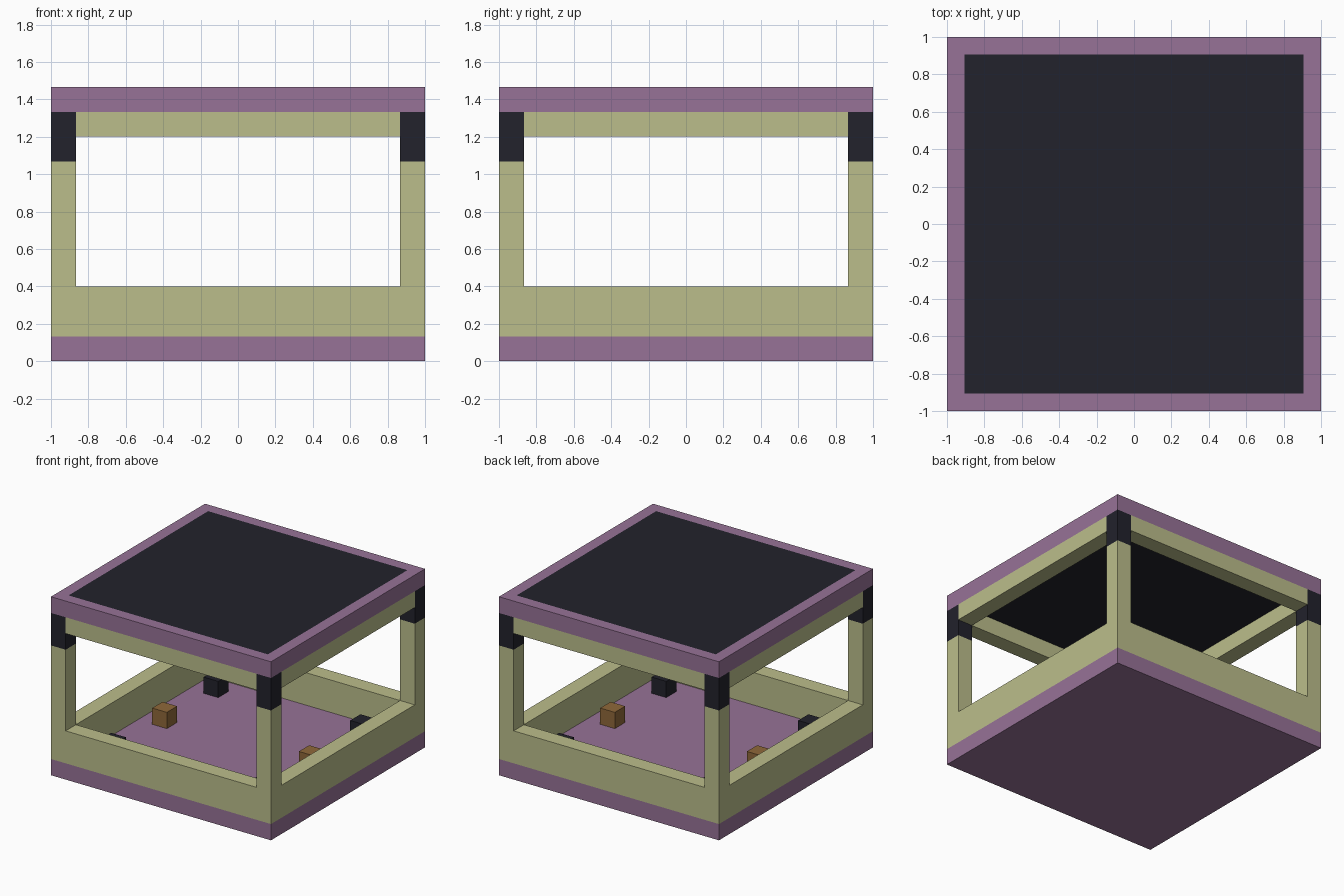
import bpy
import bmesh

if "Cube" in bpy.data.objects:
    bpy.data.objects.remove(bpy.data.objects["Cube"], do_unlink=True)

U = 2 / 15            # one block
EDGE = 1 - U / 2      # centre line of the outer ring of blocks


def material(name, rgb):
    mat = bpy.data.materials.new(name)
    mat.use_nodes = True
    mat.diffuse_color = (*rgb, 1)
    mat.node_tree.nodes["Principled BSDF"].inputs["Base Color"].default_value = (*rgb, 1)
    return mat


PURPLE = material("purple", (0.31, 0.17, 0.31))
OLIVE = material("pale olive", (0.50, 0.515, 0.26))
DARK = material("dark slate", (0.016, 0.016, 0.025))
BROWN = material("warm brown", (0.275, 0.14, 0.042))


def finish(name, bm, *mats):
    bmesh.ops.recalc_face_normals(bm, faces=bm.faces)
    mesh = bpy.data.meshes.new(name)
    bm.to_mesh(mesh)
    bm.free()
    for mat in mats:
        mesh.materials.append(mat)
    obj = bpy.data.objects.new(name, mesh)
    bpy.context.collection.objects.link(obj)
    return obj


def box_mesh(x, y, z0, width, height):
    """Square block standing on z0."""
    bm = bmesh.new()
    bmesh.ops.create_cube(bm, size=1)
    bmesh.ops.scale(bm, vec=(width, width, height), verts=bm.verts)
    bmesh.ops.translate(bm, vec=(x, y, z0 + height / 2), verts=bm.verts)
    return bm


def ring(name, z0, z1, mat):
    """Square frame, one block thick."""
    bm = bmesh.new()
    corners = [(-1, -1), (1, -1), (1, 1), (-1, 1)]
    loops = [[bm.verts.new((sx * r, sy * r, z)) for sx, sy in corners]
             for r, z in ((1, z0), (1, z1), (1 - U, z1), (1 - U, z0))]
    for k in range(4):
        a, b = loops[k], loops[(k + 1) % 4]
        for i in range(4):
            j = (i + 1) % 4
            bm.faces.new((a[i], a[j], b[j], b[i]))
    return finish(name, bm, mat)


# Floor and low wall
finish("floor", box_mesh(0, 0, 0, 2, U), PURPLE)
ring("low_wall", U, 3 * U, OLIVE)

# Corner posts with dark caps, and dark blocks standing in the floor corners
for sx, side in ((-1, "right"), (1, "left")):
    for sy, end in ((-1, "front"), (1, "back")):
        tag = f"{end}_{side}"
        x, y = sx * EDGE, sy * EDGE
        finish(f"post_{tag}", box_mesh(x, y, 3 * U, U, 5 * U), OLIVE)
        finish(f"post_cap_{tag}", box_mesh(x, y, 8 * U, U, 2 * U), DARK)
        finish(f"corner_block_{tag}", box_mesh(sx * 5 * U, sy * 5 * U, U, U, U), DARK)
    finish(f"brown_block_{side}", box_mesh(sx * 5 * U, 0, U, U, U), BROWN)

# Top rails between the post caps
for s in (-1, 1):
    for axis in (0, 1):
        bm = box_mesh(0, 0, 9 * U, U, U)
        stretch, shift = [1, 1, 1], [0, 0, 0]
        stretch[axis] = 13
        shift[1 - axis] = s * EDGE
        bmesh.ops.scale(bm, vec=stretch, verts=bm.verts)
        bmesh.ops.translate(bm, vec=shift, verts=bm.verts)
        side = (("right", "left") if axis else ("front", "back"))[s > 0]
        finish(f"top_rail_{side}", bm, OLIVE)

# Roof slab with a flush dark panel above and below
bm = box_mesh(0, 0, 10 * U, 2, U)
bm.normal_update()
panels = [f for f in bm.faces if abs(f.normal.z) > 0.9]
bmesh.ops.inset_individual(bm, faces=panels, thickness=U)
for f in panels:
    f.material_index = 1
finish("roof", bm, PURPLE, DARK)
